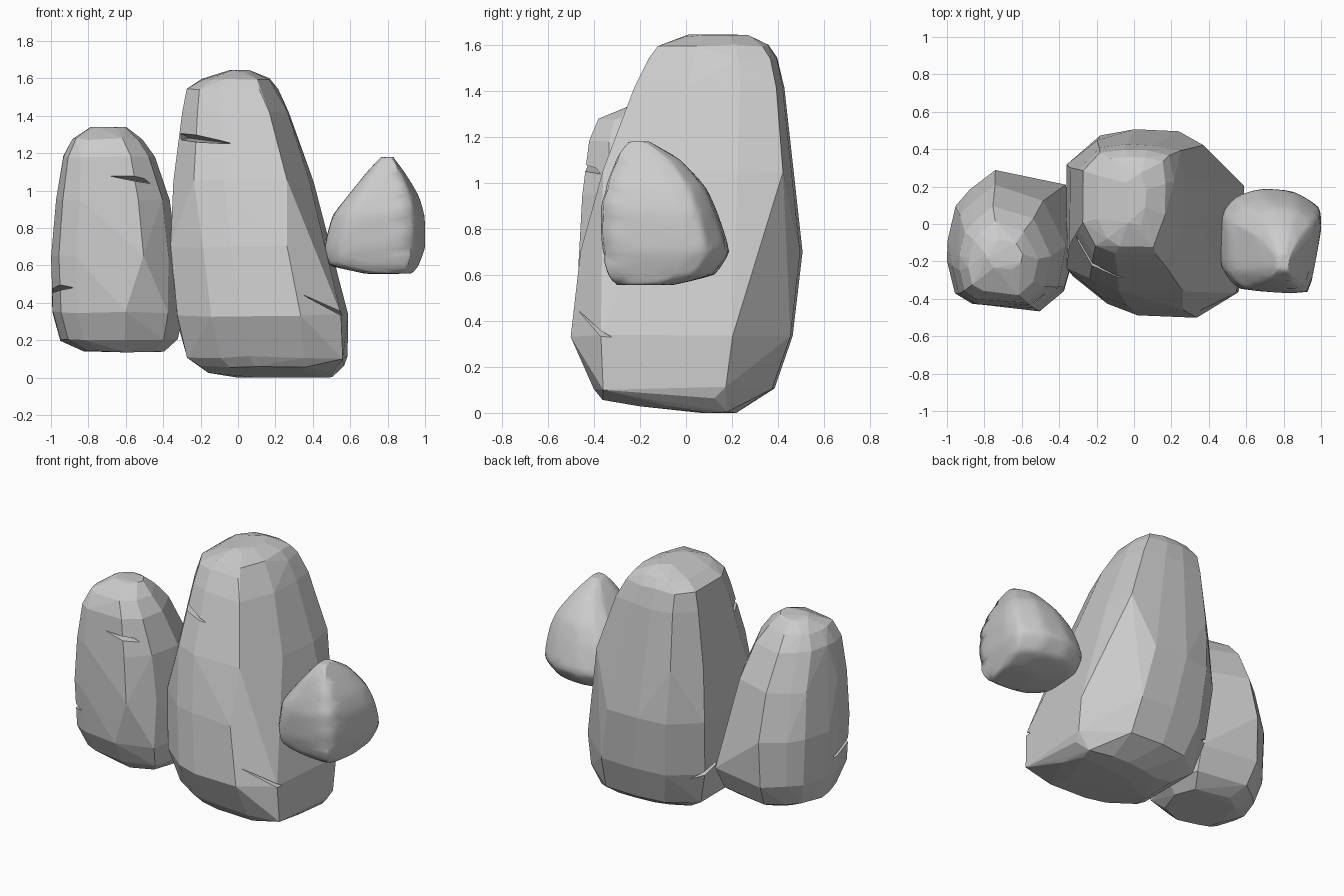
import bpy
import bmesh
import random
from mathutils import Vector

random.seed(4)

old = bpy.data.objects.get("Cube")
if old:
    bpy.data.objects.remove(old, do_unlink=True)

stone = bpy.data.materials.new("grey_stone")
stone.use_nodes = True
stone.diffuse_color = (0.6, 0.6, 0.6, 1)
shader = next(n for n in stone.node_tree.nodes if n.type == "BSDF_PRINCIPLED")
shader.inputs["Base Color"].default_value = stone.diffuse_color
shader.inputs["Roughness"].default_value = 0.9


def hull_object(name, points, merge_angle=0.0):
    """Wrap points in a convex hull and merge nearly flat neighbours."""
    bm = bmesh.new()
    for p in points:
        bm.verts.new(Vector(p))
    bmesh.ops.convex_hull(bm, input=bm.verts[:], use_existing_faces=False)
    bmesh.ops.delete(bm, geom=[v for v in bm.verts if not v.link_faces], context="VERTS")
    if merge_angle:
        bmesh.ops.dissolve_limit(bm, angle_limit=merge_angle,
                                 verts=bm.verts[:], edges=bm.edges[:])
    bmesh.ops.recalc_face_normals(bm, faces=bm.faces[:])
    mesh = bpy.data.meshes.new(name)
    bm.to_mesh(mesh)
    bm.free()
    mesh.materials.append(stone)
    obj = bpy.data.objects.new(name, mesh)
    bpy.context.collection.objects.link(obj)
    return obj


def stacked_points(outline, levels, rough=0.0):
    """Fit the plan outline into the extents of every level, with a little roughness."""
    points = []
    for z, x0, x1, y0, y1 in levels:
        for u, v in outline:
            dx, dy, dz = (random.uniform(-rough, rough) for _ in range(3))
            points.append((x0 + (x1 - x0) * (u + 1) / 2 + dx,
                           y0 + (y1 - y0) * (v + 1) / 2 + dy,
                           max(0, z + dz)))
    return points


def chip(rock, number, corners):
    """Cut a wedge-shaped crack out of a rock."""
    cutter = hull_object(f"{rock.name}_chip_cutter_{number}", corners)
    cutter.hide_render = True
    cutter.hide_viewport = True
    cutter.display_type = "WIRE"
    mod = rock.modifiers.new("chip", "BOOLEAN")
    mod.operation = "DIFFERENCE"
    mod.solver = "EXACT"
    mod.object = cutter


# Tall middle rock: the upper part has a square back right shoulder
tall_foot_outline = [(-1, .6), (-.6, .93), (-.14, 1), (.4, .97), (.65, .77), (1, .45),
                     (.92, -.45), (.45, -1), (-.24, -.97), (-.6, -.85), (-1, -.55)]
tall_top_outline = [(-1, .6), (-.6, .95), (-.1, 1), (.4, .98), (.9, .9), (1, .4),
                    (.95, -.3), (.62, -1), (-.3, -.98), (-.7, -.83), (-1, -.4)]
tall_foot = [
    (0, 0, .5, .05, .22),
    (.03, -.16, .535, -.2, .26),
    (.06, -.2, .57, -.36, .3),
    (.11, -.27, .59, -.4, .39),
    (.33, -.33, .585, -.505, .465),
    (.7, -.355, .49, -.455, .505),
]
tall_top = [
    (1.05, -.345, .405, -.36, .465),
    (1.42, -.3, .275, -.225, .425),
    (1.54, -.275, .21, -.165, .4),
    (1.595, -.2, .17, -.12, .36),
    (1.638, -.04, .06, -.01, .27),
]
tall_spur = [(.56, -.36, .1), (.55, -.37, .34)]
tall_rock = hull_object("tall_rock", stacked_points(tall_foot_outline, tall_foot, .006)
                        + stacked_points(tall_top_outline, tall_top, .006) + tall_spur, .07)
chip(tall_rock, 1, [(-.03, -.28, 1.25), (-.26, .05, 1.28), (-.45, -.4, 1.38), (-.4, -.4, 1.25)])
chip(tall_rock, 2, [(.35, -.46, .44), (.57, -.31, .32), (.6, -.6, .47), (.55, -.6, .34)])
chip(tall_rock, 3, [(-.25, .38, .28), (-.3, .1, .36), (-.5, .45, .3), (-.5, .4, .42)])

# Shorter rock beside it: its back leans in towards the top
short_foot_outline = [(-1, 0), (-.86, .5), (-.66, .72), (-.3, 1), (.8, .8), (1, .1),
                      (.75, -.75), (.1, -1), (-.6, -.87), (-.86, -.74), (-1, -.3)]
short_top_outline = [(-1, 0), (-.86, .5), (-.66, .72), (-.25, 1), (.6, .75), (1, 0),
                     (.85, -.65), (.45, -1), (-.6, -.9), (-.88, -.74), (-1, -.3)]
short_foot = [
    (.14, -.83, -.4, -.3, .1),
    (.2, -.95, -.32, -.38, .2),
    (.35, -.995, -.29, -.45, .28),
]
short_top = [
    (.65, -.995, -.325, -.465, .285),
    (.95, -.97, -.36, -.455, .21),
    (1.18, -.935, -.44, -.425, .09),
    (1.275, -.885, -.51, -.375, .01),
    (1.335, -.79, -.59, -.24, -.08),
]
short_rock = hull_object("short_rock", stacked_points(short_foot_outline, short_foot, .006)
                         + stacked_points(short_top_outline, short_top, .006), .07)
chip(short_rock, 1, [(-.7, -.43, 1.08), (-.46, -.3, 1.04), (-.6, -.6, 1.12), (-.5, -.6, 1.03)])
chip(short_rock, 2, [(-.88, -.4, .48), (-.98, -.1, .45), (-1.1, -.5, .57), (-1.1, -.5, .45)])

# Small worn rock with a pointed top
small_outline = [(-1, .5), (-.7, .85), (-.2, 1), (.45, .95), (.96, .65), (1, .3),
                 (.75, -1), (-.7, -.9), (-1, -.5)]
small_levels = [
    (.555, .68, .93, -.31, -.05),
    (.6, .475, .97, -.34, .13),
    (.7, .46, 1.005, -.37, .195),
    (.87, .505, 1, -.38, .14),
    (.98, .595, .965, -.355, .09),
    (1.1, .69, .89, -.31, -.02),
    (1.18, .765, .83, -.25, -.16),
]
small_rock = hull_object("small_rock", stacked_points(small_outline, small_levels))
divide = small_rock.modifiers.new("divide", "SUBSURF")
divide.subdivision_type = "SIMPLE"
divide.levels = divide.render_levels = 2
wear = small_rock.modifiers.new("wear", "SMOOTH")
wear.factor = 0.5
wear.iterations = 3
for face in small_rock.data.polygons:
    face.use_smooth = True
